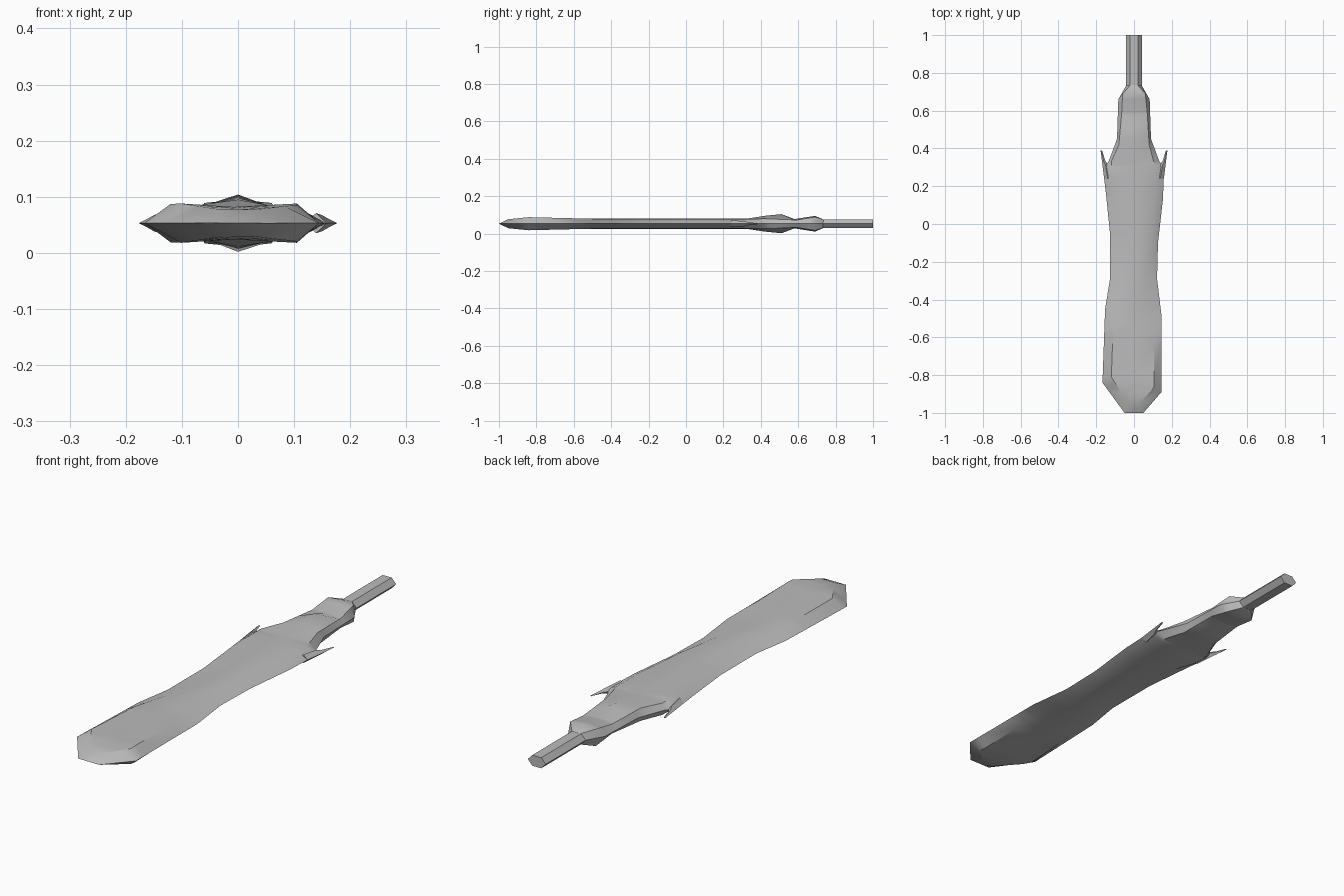
import bpy
import bmesh
import math

cube = bpy.data.objects.get("Cube")
if cube:
    bpy.data.objects.remove(cube, do_unlink=True)

MID = 0.053  # height of the flat symmetry plane

steel = bpy.data.materials.new("grey steel")
steel.use_nodes = True
colour = (0.5, 0.5, 0.5, 1)
steel.diffuse_color = colour
steel.node_tree.nodes["Principled BSDF"].inputs["Base Color"].default_value = colour


def rail(points, y):
    """Value of a polyline of (y, value) pairs at the position y."""
    for (y0, v0), (y1, v1) in zip(points, points[1:]):
        if y <= y1:
            return v0 + (v1 - v0) * max(0, y - y0) / (y1 - y0)
    return points[-1][1]


def loft(name, rings):
    """Skin a list of closed rings and cap both ends."""
    bm = bmesh.new()
    loops = [[bm.verts.new(p) for p in ring] for ring in rings]
    count = len(loops[0])
    for a, b in zip(loops, loops[1:]):
        for i in range(count):
            j = (i + 1) % count
            bm.faces.new((a[i], a[j], b[j], b[i]))
    bm.faces.new(loops[0])
    bm.faces.new(loops[-1])
    bmesh.ops.remove_doubles(bm, verts=bm.verts, dist=0.0001)
    bmesh.ops.recalc_face_normals(bm, faces=bm.faces)
    mesh = bpy.data.meshes.new(name)
    bm.to_mesh(mesh)
    bm.free()
    mesh.materials.append(steel)
    obj = bpy.data.objects.new(name, mesh)
    bpy.context.collection.objects.link(obj)
    bpy.ops.object.select_all(action='DESELECT')
    obj.select_set(True)
    bpy.context.view_layer.objects.active = obj
    bpy.ops.object.shade_smooth_by_angle(angle=math.radians(30))
    return obj


# Rails along the blade and collar: cutting edges, twisting ridges, heights
edge_left = [(-1, -.05), (-.84, -.167), (-.45, -.153), (-.29, -.127), (-.05, -.127),
             (.155, -.148), (.3, -.165), (.33, -.135), (.45, -.09), (.66, -.083), (.735, -.04)]
edge_right = [(-1, .05), (-.89, .145), (-.48, .145), (-.29, .122), (-.1, .127),
              (.13, .153), (.3, .16), (.33, .135), (.45, .09), (.66, .083), (.735, .04)]
ridge_left = [(-1, -.03), (-.95, -.03), (-.81, -.12), (-.53, -.11), (-.38, -.07),
              (-.1, -.025), (.155, -.09), (.24, -.12), (.33, -.12), (.42, -.08),
              (.59, -.065), (.69, -.06), (.735, -.02)]
ridge_right = [(-1, .03), (-.95, .03), (-.865, .105), (-.64, .105), (-.58, .065),
               (-.48, .025), (-.29, .05), (-.1, .083), (.155, .11), (.31, .11),
               (.42, .08), (.59, .07), (.69, .06), (.735, .02)]
centre = [(-1, 0), (-.48, -.025), (-.35, -.005), (-.22, .01), (.155, 0), (.735, 0)]
ridge_rise = [(-1, 0), (-.95, .024), (-.84, .035), (-.48, .026), (.33, .025),
              (.42, .027), (.59, .02), (.69, .036), (.735, .023)]
centre_rise = [(-1, 0), (-.95, .024), (-.84, .029), (-.48, .027), (.33, .028),
               (.42, .042), (.51, .051), (.58, .025), (.69, .042), (.735, .023)]

stations = sorted({y for r in (edge_left, edge_right, ridge_left, ridge_right,
                               centre, ridge_rise, centre_rise) for y, _ in r})
rings = []
for y in stations:
    low, high = rail(ridge_rise, y), rail(centre_rise, y)
    left, mid, right = (rail(r, y) for r in (ridge_left, centre, ridge_right))
    top = [(left, low), (mid, high), (right, low)]
    outline = ([(rail(edge_left, y), 0)] + top + [(rail(edge_right, y), 0)]
               + [(x, -z) for x, z in reversed(top)])
    rings.append([(x, y, MID + z) for x, z in outline])
loft("blade_and_collar", rings)

# Swept-back thorns where the blade meets the collar
for side, name in ((-1, "right_thorn"), (1, "left_thorn")):
    thorn = []
    for y, inner, outer, half in ((.24, .12, .158, .018), (.31, .134, .167, .014),
                                  (.335, .152, .17, .008), (.39, .169, .177, .002)):
        mid = (inner + outer) / 2
        thorn.append([(side * inner, y, MID), (side * mid, y, MID + half),
                      (side * outer, y, MID), (side * mid, y, MID - half)])
    loft(name, thorn)

# Flattened six-sided tang
angles = [math.tau * i / 6 for i in range(6)]
loft("handle", [[(.042 * math.cos(a), y, MID + .026 * math.sin(a)) for a in angles]
                for y in (.71, 1)])
